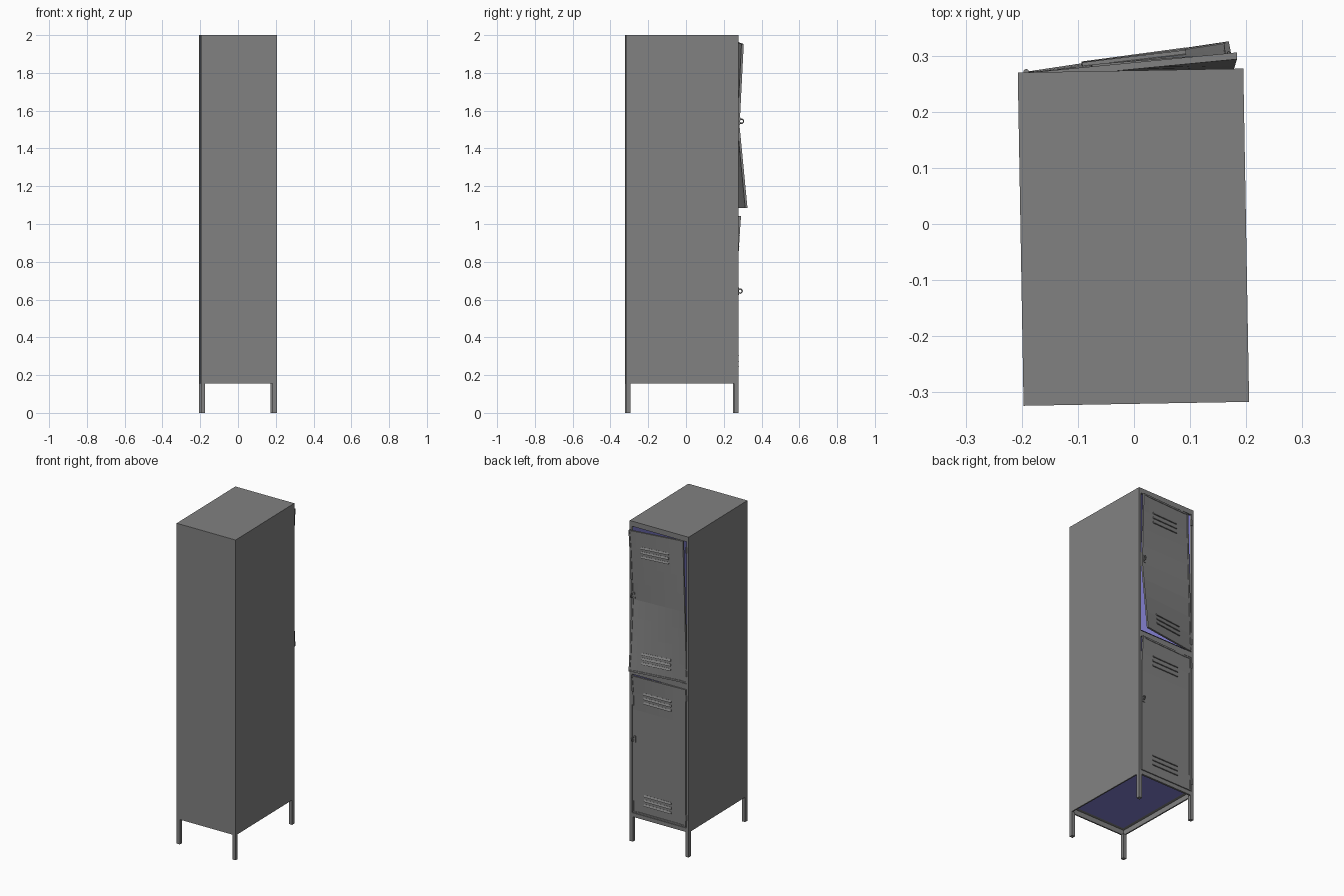
import bpy, bmesh, math
from mathutils import Matrix, Vector

cube = bpy.data.objects.get("Cube")
if cube:
    bpy.data.objects.remove(cube)


def material(name, rgb):
    m = bpy.data.materials.new(name)
    m.use_nodes = True
    m.diffuse_color = (*rgb, 1)
    m.node_tree.nodes["Principled BSDF"].inputs["Base Color"].default_value = (*rgb, 1)
    return m


GREY = material("grey_steel", (0.22, 0.22, 0.22))
LAVENDER = material("lavender_lining", (0.22, 0.21, 0.62))

# The whole cabinet stands turned by one degree
PLACE = Matrix.Translation((-0.001, -0.0235, 0)) @ Matrix.Rotation(math.radians(1), 4, 'Z')
HX, HY, BOTTOM, TOP = 0.201, 0.297, 0.155, 2.0
WALL = 0.008


def finish(name, bm, mat):
    bm.transform(PLACE)
    mesh = bpy.data.meshes.new(name)
    bm.to_mesh(mesh)
    bm.free()
    mesh.materials.append(mat)
    obj = bpy.data.objects.new(name, mesh)
    bpy.context.collection.objects.link(obj)
    return obj


def add_box(bm, lo, hi):
    lo, hi = Vector(lo), Vector(hi)
    size = Matrix.Diagonal((*(hi - lo), 1))
    return bmesh.ops.create_cube(bm, size=1, matrix=Matrix.Translation((lo + hi) / 2) @ size)["verts"]


def box(name, lo, hi, mat=GREY):
    bm = bmesh.new()
    add_box(bm, lo, hi)
    return finish(name, bm, mat)


# Shell panels
box("left_wall", (HX - WALL, -HY, BOTTOM), (HX, HY, TOP))
box("right_wall", (-HX, -HY, BOTTOM), (-HX + WALL, HY, TOP))
box("plain_wall", (-HX + WALL, -HY, BOTTOM), (HX - WALL, -HY + WALL, TOP))
box("top_panel", (-HX + WALL, -HY + WALL, TOP - WALL), (HX - WALL, HY, TOP))
box("floor_panel", (-HX + WALL, -HY + WALL, 0.186), (HX - WALL, HY - 0.012, 0.192))
box("floor_underside", (-HX + 0.03, -HY + 0.03, 0.183), (HX - 0.03, HY - 0.03, 0.186), LAVENDER)

# Door frame
OPEN_X = 0.186
DOORS = {"lower": (0.18, 1.045), "upper": (1.08, 1.968)}
for name, z0, z1 in (("top_rail", DOORS["upper"][1], TOP - WALL),
                     ("middle_rail", DOORS["lower"][1], DOORS["upper"][0]),
                     ("bottom_rail", BOTTOM, DOORS["lower"][0])):
    box(name, (-OPEN_X, HY - 0.012, z0), (OPEN_X, HY, z1))
for side, s in (("left", 1), ("right", -1)):
    xs = sorted((s * OPEN_X, s * (HX - WALL)))
    box(side + "_stile", (xs[0], HY - 0.012, BOTTOM), (xs[1], HY, TOP - WALL))

# Legs
for end, sy in (("front", -1), ("back", 1)):
    for side, sx in (("left", 1), ("right", -1)):
        xs = sorted((sx * HX, sx * (HX - 0.022)))
        ys = sorted((sy * HY, sy * (HY - 0.022)))
        box(f"{end}_{side}_leg", (xs[0], ys[0], 0), (xs[1], ys[1], BOTTOM))

# Compartment linings, open towards the doors
for name, (z0, z1) in DOORS.items():
    bm = bmesh.new()
    add_box(bm, (-0.19, -HY + 0.01, z0 + 0.014), (0.19, HY - 0.013, z1 + 0.012))
    bm.normal_update()
    bmesh.ops.delete(bm, geom=[f for f in bm.faces if f.normal.y > 0.5], context='FACES')
    bmesh.ops.reverse_faces(bm, faces=bm.faces[:])
    finish(name + "_compartment_lining", bm, LAVENDER)


# Damage: how far each door is bent out of its frame
def bend_upper(co):
    t = (co.x + 0.182) / 0.364
    u = (co.z - 1.085) / 0.88
    out = 0.006 + 0.022 * max(0, 2 * u - 1) + 0.042 * max(0, 1 - 2 * u)
    sway = 0.014 * u - 0.006 + 0.012 * u * (1 - t)
    return Vector((sway, t * out, -0.012 * t * u))


def bend_lower(co):
    t = (co.x + 0.182) / 0.364
    return Vector((0, t * 0.014 * max(0, (co.z - 0.85) / 0.195), 0))


def add_ring(bm, centre, major, minor, around=16, sides=8):
    rings = []
    for i in range(around):
        a = math.tau * i / around
        ring = []
        for j in range(sides):
            b = math.tau * j / sides
            r = major + minor * math.cos(b)
            ring.append(bm.verts.new(centre + Vector((minor * math.sin(b), r * math.cos(a), r * math.sin(a)))))
        rings.append(ring)
    for i in range(around):
        p, q = rings[i], rings[(i + 1) % around]
        for j in range(sides):
            k = (j + 1) % sides
            bm.faces.new((p[j], p[k], q[k], q[j]))


FACE = HY + 0.001
for name, bend, handle_z in (("upper", bend_upper, 1.55), ("lower", bend_lower, 0.645)):
    z0, z1 = DOORS[name]
    z0, z1 = z0 + 0.004, z1 - 0.003
    parts = {}

    # Door sheet with a shallow raised rim
    bm = bmesh.new()
    add_box(bm, (-0.182, FACE - 0.012, z0), (0.182, FACE, z1))
    bmesh.ops.subdivide_edges(bm, edges=bm.edges[:], cuts=7, use_grid_fill=True)
    bm.normal_update()
    front = [f for f in bm.faces if f.normal.y > 0.5]
    bmesh.ops.inset_region(bm, faces=front, thickness=0.01, depth=0)
    bmesh.ops.inset_region(bm, faces=front, thickness=0.001, depth=-0.002)
    parts["door"] = bm

    # Two groups of three vent hoods, sloping out towards their lower edge
    bm = bmesh.new()
    for middle in (z1 - 0.127, z0 + 0.093):
        for step in (-1, 0, 1):
            z = middle + step * 0.029
            verts = add_box(bm, (-0.083, FACE - 0.004, z - 0.006), (0.103, FACE + 0.005, z + 0.006))
            for v in verts:
                if v.co.y > FACE and v.co.z > z:
                    v.co.y = FACE - 0.001
    parts["door_vents"] = bm

    # Latch plate and pull ring
    bm = bmesh.new()
    add_box(bm, (0.158, FACE - 0.003, handle_z - 0.02), (0.178, FACE + 0.002, handle_z + 0.02))
    add_ring(bm, Vector((0.174, FACE + 0.009, handle_z)), 0.011, 0.0035)
    parts["door_latch"] = bm

    for part, bm in parts.items():
        for v in bm.verts:
            v.co += bend(v.co)
        obj = finish(name + "_" + part, bm, GREY)
        if part == "door_latch":
            bpy.context.view_layer.objects.active = obj
            obj.select_set(True)
            bpy.ops.object.shade_smooth_by_angle()
            obj.select_set(False)

    # Hinge barrels
    bm = bmesh.new()
    for z in (z0 + 0.06, z1 - 0.05):
        bmesh.ops.create_cone(bm, cap_ends=True, segments=10, radius1=0.005, radius2=0.005, depth=0.036,
                              matrix=Matrix.Translation((-0.186, HY + 0.001, z)))
    finish(name + "_hinges", bm, GREY)
